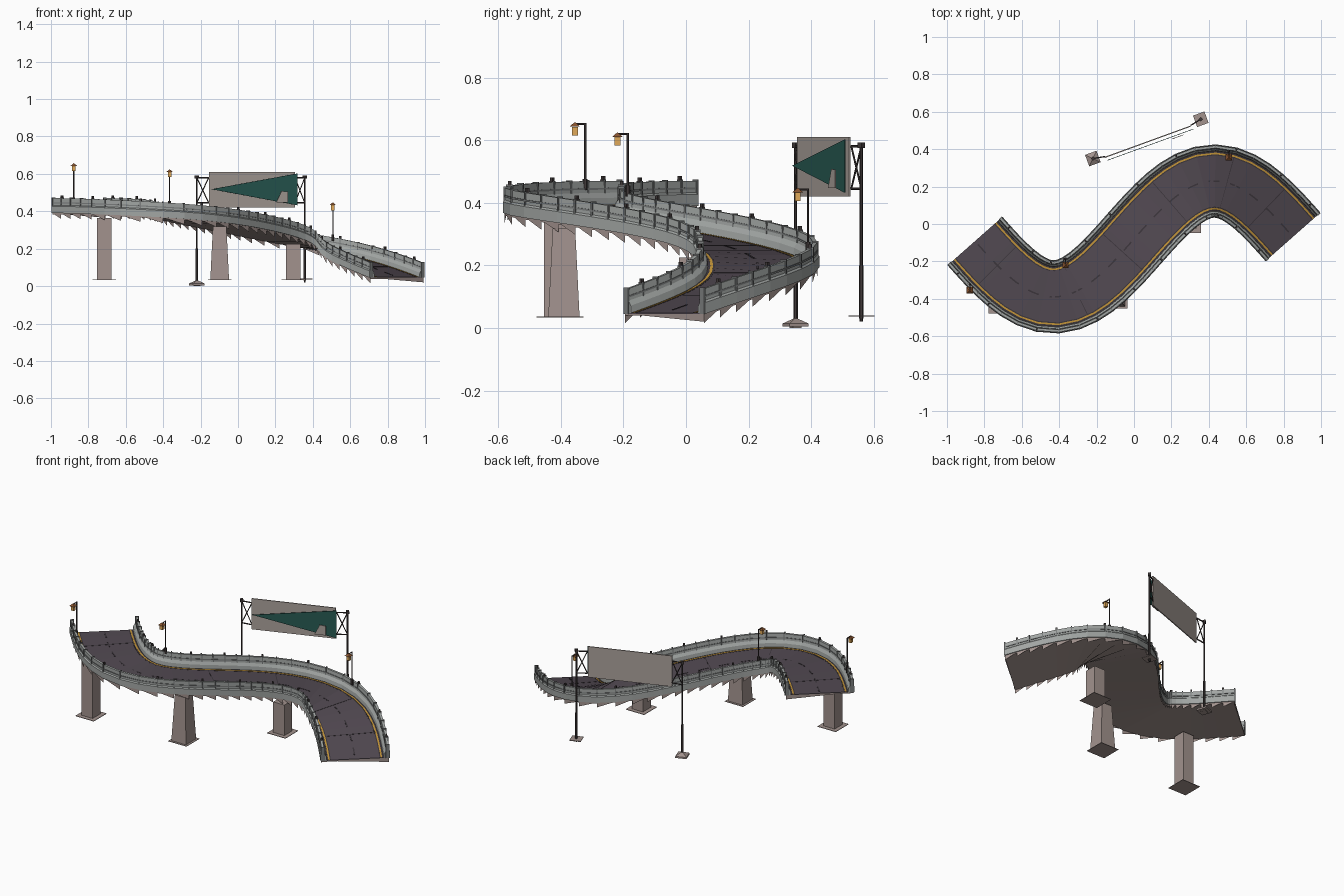
import bpy, bmesh, math
from mathutils import Vector, Matrix

if "Cube" in bpy.data.objects:
    bpy.data.objects.remove(bpy.data.objects["Cube"])

def mat(name, c):
    m = bpy.data.materials.new(name)
    m.diffuse_color = (*c, 1)
    m.use_nodes = True
    m.node_tree.nodes["Principled BSDF"].inputs["Base Color"].default_value = m.diffuse_color
    return m

ASPHALT = mat("asphalt", (0.085, 0.068, 0.085))
DARK = mat("dark_metal", (0.05, 0.04, 0.04))
SEAM = mat("seam", (0.045, 0.037, 0.045))
YELLOW = mat("line_yellow", (0.55, 0.30, 0.04))
STONE = mat("pink_concrete", (0.36, 0.29, 0.27))
GREY = mat("barrier_grey", (0.36, 0.38, 0.37))
GREY2 = mat("barrier_dark_grey", (0.2, 0.21, 0.21))
TEAL = mat("sign_teal", (0.02, 0.10, 0.085))
PANEL = mat("sign_back", (0.40, 0.35, 0.32))
GLOW = mat("lamp_amber", (0.75, 0.40, 0.10))
RUST = mat("lamp_cap_rust", (0.25, 0.09, 0.03))

def make(name, bm, m):
    bmesh.ops.recalc_face_normals(bm, faces=bm.faces)
    me = bpy.data.meshes.new(name)
    bm.to_mesh(me)
    bm.free()
    me.materials.append(m)
    ob = bpy.data.objects.new(name, me)
    bpy.context.collection.objects.link(ob)
    return ob

# road path: sine S-curve that falls ever more steeply to the right
K = math.pi / 0.86
def frame(x):
    slope = 0.31 * K * math.cos(K * x)
    n = Vector((-slope, 1, 0)).normalized()
    u = (x + 0.85) / 1.7
    return Vector((x, -0.08 + 0.31 * math.sin(K * x), 0.39 - 0.345 * u * u)), n

def at(x, off, dz=0.0):
    c, n = frame(x)
    return c + n * off + Vector((0, 0, dz))

# stations at equal spacing along the curve
N = 32
fine = [-0.85 + 1.7 * i / 2000 for i in range(2001)]
run = [0.0]
for a, b in zip(fine, fine[1:]):
    run.append(run[-1] + (frame(b)[0] - frame(a)[0]).length)
def station(s):
    d = s * run[-1]
    return fine[min(range(2001), key=lambda i: abs(run[i] - d))]
XS = [station(i / N) for i in range(N + 1)]

def sweep(name, profile, m, xs=XS, bm=None):
    own = bm is None
    bm = bm or bmesh.new()
    rings = [[bm.verts.new(at(x, o, z)) for o, z in profile] for x in xs]
    k = len(profile)
    for r, q in zip(rings, rings[1:]):
        for j in range(k):
            bm.faces.new((r[j], r[(j + 1) % k], q[(j + 1) % k], q[j]))
    bm.faces.new(rings[0])
    bm.faces.new(rings[-1])
    return make(name, bm, m) if own else None

def rect(a, b, z0, z1):
    return [(a, z0), (b, z0), (b, z1), (a, z1)]

def box(bm, loc, size, ang=0.0, top=1.0):
    mt = Matrix.Translation(loc) @ Matrix.Rotation(ang, 4, 'Z') @ Matrix.Diagonal((*size, 1))
    vs = bmesh.ops.create_cube(bm, size=1)["verts"]
    for v in vs:
        if v.co.z > 0:
            v.co.x *= top
            v.co.y *= top
        v.co = mt @ v.co

def rod(bm, a, b, r=0.004, sides=6):
    a, b = Vector(a), Vector(b)
    mt = Matrix.Translation((a + b) / 2) @ (b - a).to_track_quat('Z', 'Y').to_matrix().to_4x4()
    bmesh.ops.create_cone(bm, cap_ends=True, segments=sides, radius1=r, radius2=r,
                          depth=(b - a).length, matrix=mt)

# deck and asphalt
sweep("deck_slab", rect(-0.19, 0.19, -0.006, 0), STONE)
sweep("road_surface", rect(-0.168, 0.168, 0, 0.003), ASPHALT)

# saw-tooth skirt hanging from both deck edges
bm = bmesh.new()
for s in (-1, 1):
    for a, b in zip(XS, XS[1:]):
        bm.faces.new([bm.verts.new(p) for p in
                      (at(a, s * 0.19), at(b, s * 0.19), at(b, s * 0.19, -0.03))])
for x in (XS[0], XS[-1]):
    bm.faces.new([bm.verts.new(p) for p in (at(x, -0.19), at(x, 0.19), at(x, 0.19, -0.025))])
make("deck_skirt", bm, STONE)

# barriers, edge lines, joint posts and studs on both sides
for s, side in ((-1, "front"), (1, "back")):
    prof = [(0.160, 0), (0.163, 0.026), (0.173, 0.042), (0.176, 0.08),
            (0.190, 0.08), (0.190, 0.042), (0.196, 0.036), (0.196, 0)]
    sweep(side + "_barrier", [(s * o, z) for o, z in prof], GREY)
    sweep(side + "_barrier_rail", rect(s * 0.172, s * 0.193, 0.052, 0.058), GREY2)
    sweep(side + "_line_border", rect(s * 0.137, s * 0.158, 0.003, 0.0036), SEAM)
    sweep(side + "_edge_line", rect(s * 0.143, s * 0.152, 0.003, 0.005), YELLOW)
    bm, studs = bmesh.new(), bmesh.new()
    for i, x in enumerate(XS):
        ang = math.atan2(frame(x)[1].y, frame(x)[1].x)
        box(bm, at(x, s * 0.183, 0.042), (0.022, 0.006, 0.084), ang)
        if i % 3 == 1:
            box(studs, at(x, s * 0.183, 0.088), (0.01, 0.01, 0.014), ang)
    make(side + "_barrier_posts", bm, GREY2)
    make(side + "_barrier_studs", studs, DARK)

# centre dashes and cross seams
bm = bmesh.new()
for i in range(18):
    xs = [station((i + 0.2 + 0.5 * j / 3) / 18) for j in range(4)]
    sweep("", rect(-0.004, 0.004, 0.003, 0.0045), SEAM, xs, bm)
for t in (0.08, 0.3, 0.45, 0.62, 0.78, 0.9):
    x = station(t)
    sweep("", rect(-0.137, 0.137, 0.003, 0.004), SEAM, [x, x + 0.003], bm)
make("road_markings", bm, SEAM)

# piers with flat footings and thin caps
for i, (x, y, top, w, taper) in enumerate(((-0.715, -0.415, 0.365, 0.076, 1),
                                           (-0.098, -0.39, 0.318, 0.1, 0.72),
                                           (0.295, 0.015, 0.225, 0.076, 1))):
    bm = bmesh.new()
    box(bm, (x, y, (top + 0.035) / 2), (w, w, top - 0.035), 0, taper)
    box(bm, (x, y, 0.035), (0.125, 0.125, 0.003))
    make("pier_%d" % (i + 1), bm, STONE)

# lamps: post, arm, lantern, cap
for i, (x, y, z0, z1) in enumerate(((-0.878, -0.322, 0.44, 0.655),
                                    (-0.366, -0.186, 0.42, 0.622),
                                    (0.507, 0.39, 0.24, 0.445))):
    ly, lz = y - 0.033, z1 - 0.026
    bm = bmesh.new()
    rod(bm, (x, y, z0), (x, y, z1), 0.0035)
    rod(bm, (x, y, z1 - 0.003), (x, ly, z1 - 0.003), 0.003)
    rod(bm, (x, y, z0), (x, y, z0 + 0.035), 0.008)
    make("lamp_post_%d" % (i + 1), bm, DARK)
    bm = bmesh.new()
    box(bm, (x, ly, lz), (0.019, 0.019, 0.027))
    make("lantern_%d" % (i + 1), bm, GLOW)
    bm = bmesh.new()
    bmesh.ops.create_cone(bm, cap_ends=True, segments=4, radius1=0.024, radius2=0.002, depth=0.014,
                          matrix=Matrix.Translation((x, ly, lz + 0.021)) @ Matrix.Rotation(math.pi / 4, 4, 'Z'))
    make("lantern_cap_%d" % (i + 1), bm, RUST)

# road sign: posts with feet, stub rails and braces
A, B = Vector((-0.22, 0.35, 0)), Vector((0.357, 0.56, 0))
along = (B - A).normalized()
ang = math.atan2(along.y, along.x)
front = Vector((along.y, -along.x, 0))
def sp(d, f, z):
    return A + along * d + front * f + Vector((0, 0, z))
L = (B - A).length
bm, feet = bmesh.new(), bmesh.new()
for d, edge, fz in ((0, 0.063, 0.015), (L, L - 0.06, 0.038)):
    rod(bm, sp(d, 0, 0.02), sp(d, 0, 0.59), 0.005)
    rod(bm, sp(d, 0, 0.03), sp(d, 0, 0.2), 0.007)
    rod(bm, sp(d, 0, 0.575), sp(d, 0, 0.592), 0.012, 4)
    for z, z2 in ((0.445, 0.58), (0.58, 0.445)):
        rod(bm, sp(d, 0, z), sp(edge, 0.012, z), 0.004)
        rod(bm, sp(d, 0, z), sp(edge, 0.012, z2), 0.003)
    if d == 0:
        box(feet, sp(d, 0, 0.022), (0.065, 0.065, 0.016), ang, 0.15)
        box(feet, sp(d, 0, 0.009), (0.065, 0.065, 0.010), ang)
        box(feet, sp(d, 0, 0.002), (0.03, 0.03, 0.004), ang)
    else:
        box(feet, sp(d, 0, fz), (0.065, 0.065, 0.004), ang)
make("sign_posts", bm, DARK)
make("sign_feet", feet, STONE)

# sign panel, teal wedge and pale chip
bm = bmesh.new()
box(bm, sp(L / 2, 0.016, 0.515), (0.487, 0.006, 0.19), ang)
make("sign_panel", bm, PANEL)

def plate(name, pts, f, m):
    bm = bmesh.new()
    face = bm.faces.new([bm.verts.new(sp(d, f, z)) for d, z in pts])
    ext = bmesh.ops.extrude_face_region(bm, geom=[face])["geom"]
    bmesh.ops.translate(bm, vec=front * 0.003,
                        verts=[e for e in ext if isinstance(e, bmesh.types.BMVert)])
    make(name, bm, m)

plate("sign_wedge", [(0.07, 0.518), (L - 0.055, 0.432), (L - 0.055, 0.602)], 0.034, TEAL)
plate("sign_chip", [(0.435, 0.447), (0.50, 0.447), (0.50, 0.505), (0.465, 0.508)], 0.045, PANEL)
